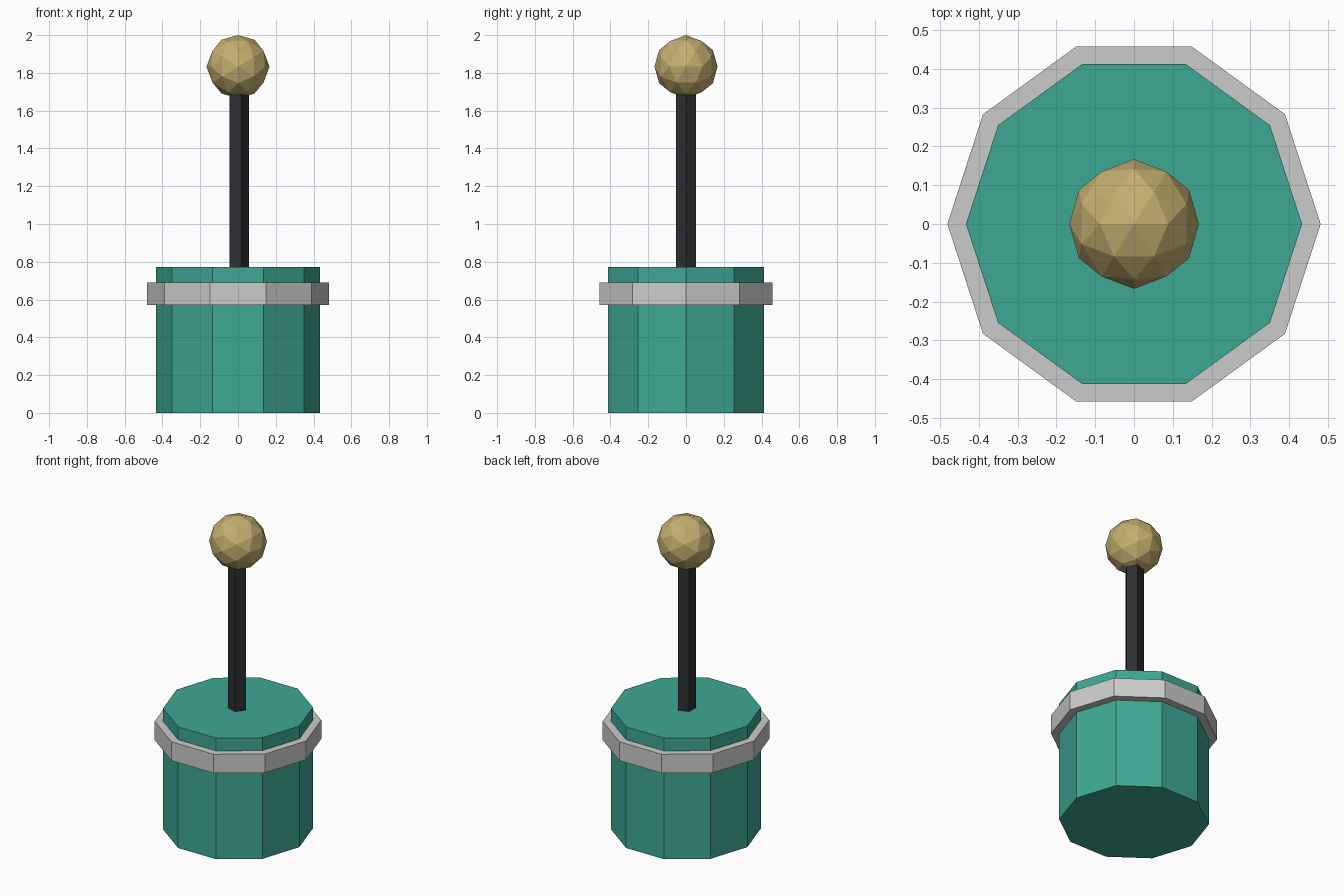
import bpy, math

if "Cube" in bpy.data.objects:
    bpy.data.objects.remove(bpy.data.objects["Cube"])


def paint(obj, name, rgb):
    mat = bpy.data.materials.new(name)
    mat.diffuse_color = (*rgb, 1)
    mat.use_nodes = True
    mat.node_tree.nodes["Principled BSDF"].inputs["Base Color"].default_value = mat.diffuse_color
    obj.data.materials.append(mat)


def prism(name, sides, radius, z0, z1):
    """Flat-sided upright prism with one corner pointing along +x."""
    bpy.ops.mesh.primitive_cylinder_add(
        vertices=sides, radius=radius, depth=z1 - z0,
        location=(0, 0, (z0 + z1) / 2), rotation=(0, 0, -math.pi / 2))
    obj = bpy.context.object
    obj.name = name
    return obj


# Ten-sided body
body = prism("body", 10, 0.433, 0, 0.772)
paint(body, "teal", (0.048, 0.392, 0.296))

# Grey band around the upper body
prism("band", 10, 0.481, 0.57, 0.69)

# Five-sided rod, ends sunk into body and knob
rod = prism("rod", 5, 0.057, 0.76, 1.71)
paint(rod, "dark_metal", (0.026, 0.028, 0.032))

# Faceted ball knob, tilted so an edge midpoint points straight up
bpy.ops.mesh.primitive_ico_sphere_add(
    subdivisions=2, radius=0.167, location=(0, 0, 1.833),
    rotation=(0, -math.atan(2 / (1 + math.sqrt(5))), 0))
knob = bpy.context.object
knob.name = "knob"
paint(knob, "brass", (0.55, 0.43, 0.16))
